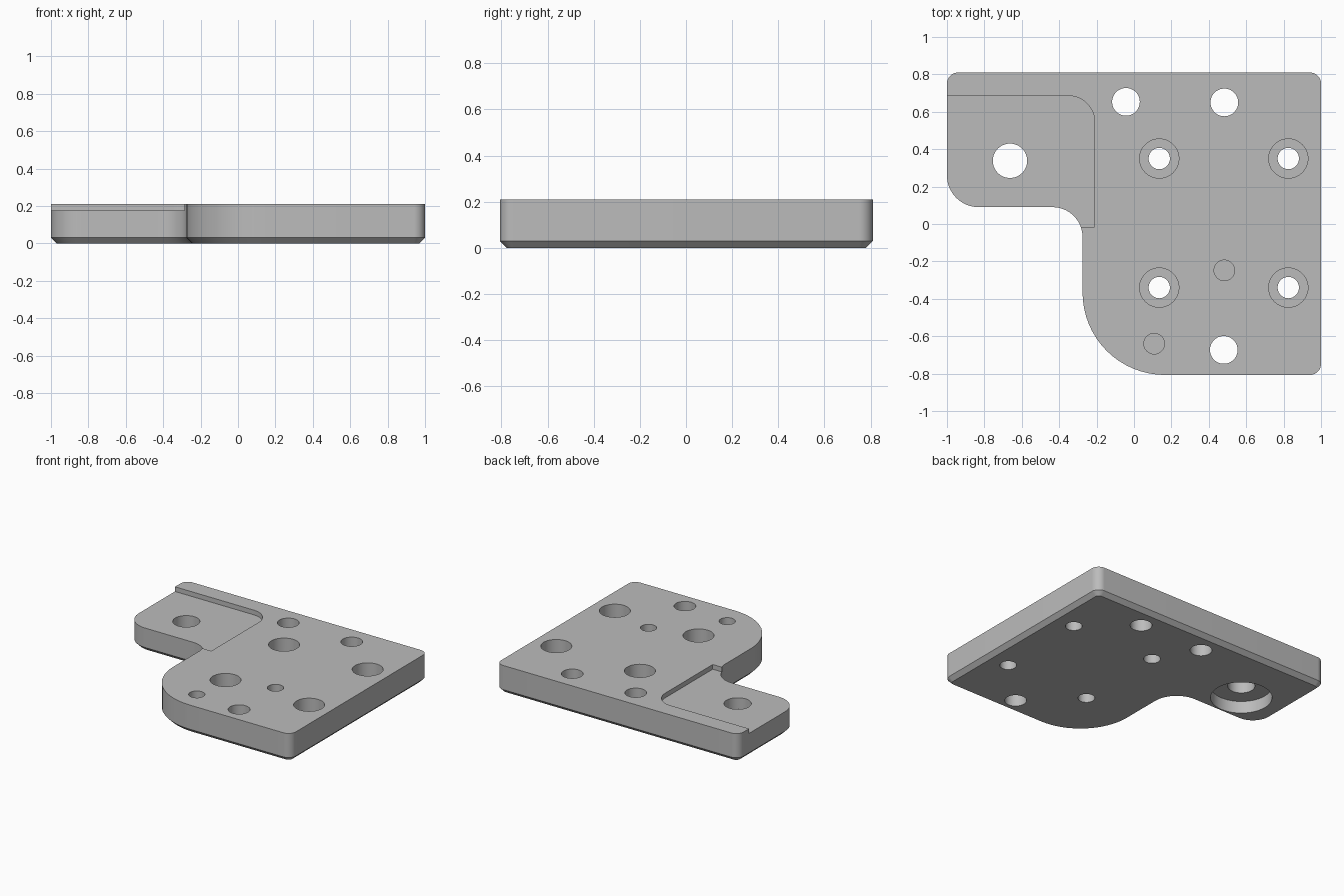
import bpy, bmesh, math
from mathutils import Vector

old = bpy.data.objects.get("Cube")
if old:
    bpy.data.objects.remove(old)

THICK, CHAMFER, FLOOR = 0.21, 0.03, 0.175

steel = bpy.data.materials.new("plain grey")
steel.use_nodes = True
grey = (0.5, 0.5, 0.5, 1)
steel.diffuse_color = grey
steel.node_tree.nodes["Principled BSDF"].inputs["Base Color"].default_value = grey


def rounded(corners, inset=0.0, steps=16):
    """Outline of a counter-clockwise polygon of (x, y, radius), moved inward."""
    points = []
    for i, (x, y, r) in enumerate(corners):
        p = Vector((x, y))
        a = (p - Vector(corners[i - 1][:2])).normalized()
        b = (Vector(corners[(i + 1) % len(corners)][:2]) - p).normalized()
        turn = 1 if a.x * b.y - a.y * b.x > 0 else -1
        p += turn * inset * (b - a)
        if r == 0:
            points.append(p)
            continue
        r -= turn * inset
        centre = p + r * (b - a)
        for k in range(steps + 1):
            t = k / steps * math.pi / 2
            points.append(centre - r * b * math.cos(t) + r * a * math.sin(t))
    return points


def loft(name, layers):
    """Solid through matching outlines, each given as (points, z)."""
    bm = bmesh.new()
    rings = [[bm.verts.new((p.x, p.y, z)) for p in pts] for pts, z in layers]
    n = len(rings[0])
    for low, high in zip(rings, rings[1:]):
        for i in range(n):
            j = (i + 1) % n
            bm.faces.new((low[i], low[j], high[j], high[i]))
    bm.faces.new(rings[0][::-1])
    bm.faces.new(rings[-1])
    bmesh.ops.recalc_face_normals(bm, faces=bm.faces)
    mesh = bpy.data.meshes.new(name)
    bm.to_mesh(mesh)
    bm.free()
    mesh.materials.append(steel)
    obj = bpy.data.objects.new(name, mesh)
    bpy.context.collection.objects.link(obj)
    return obj


def cut(target, cutter):
    """Subtract the cutter and remove it."""
    bpy.ops.object.select_all(action="DESELECT")
    bpy.context.view_layer.objects.active = target
    target.select_set(True)
    mod = target.modifiers.new("cut", "BOOLEAN")
    mod.operation, mod.solver, mod.object = "DIFFERENCE", "EXACT", cutter
    bpy.ops.object.modifier_apply(modifier=mod.name)
    bpy.data.objects.remove(cutter)


def drill(target, x, y, radius, low=-0.1, high=0.4, sides=48):
    ring = [Vector((x + radius * math.cos(k * math.tau / sides),
                    y + radius * math.sin(k * math.tau / sides))) for k in range(sides)]
    cut(target, loft("drill", [(ring, low), (ring, high)]))


# Plate with rounded corners and a chamfered lower edge
outline = [(-1, 0.09, 0.17), (-0.275, 0.09, 0.16), (-0.275, -0.807, 0.44),
           (1, -0.807, 0.06), (1, 0.81, 0.06), (-1, 0.81, 0.06)]
edge = rounded(outline)
plate = loft("mounting_plate", [(rounded(outline, CHAMFER), 0), (edge, CHAMFER), (edge, THICK)])

# Shallow pocket over the side tab
pocket = rounded([(-1.2, -0.015, 0), (-0.21, -0.015, 0), (-0.21, 0.685, 0.14), (-1.2, 0.685, 0)])
cut(plate, loft("pocket", [(pocket, FLOOR), (pocket, 0.4)]))

# Plain through holes
for x, y in [(-0.043, 0.653), (0.483, 0.65), (0.48, -0.673)]:
    drill(plate, x, y, 0.074)

# Four screw holes counterbored from above
for x in (0.135, 0.825):
    for y in (0.35, -0.34):
        drill(plate, x, y, 0.057)
        drill(plate, x, y, 0.105, low=0.085)

# Blind dowel holes
for x, y in [(0.483, -0.248), (0.108, -0.64)]:
    drill(plate, x, y, 0.055, low=0.06)

# Tab hole counterbored from below
drill(plate, -0.663, 0.338, 0.092)
drill(plate, -0.663, 0.338, 0.208, high=0.09)

bpy.ops.object.select_all(action="DESELECT")
plate.select_set(True)
bpy.context.view_layer.objects.active = plate
bpy.ops.object.shade_smooth_by_angle(angle=math.radians(30))
